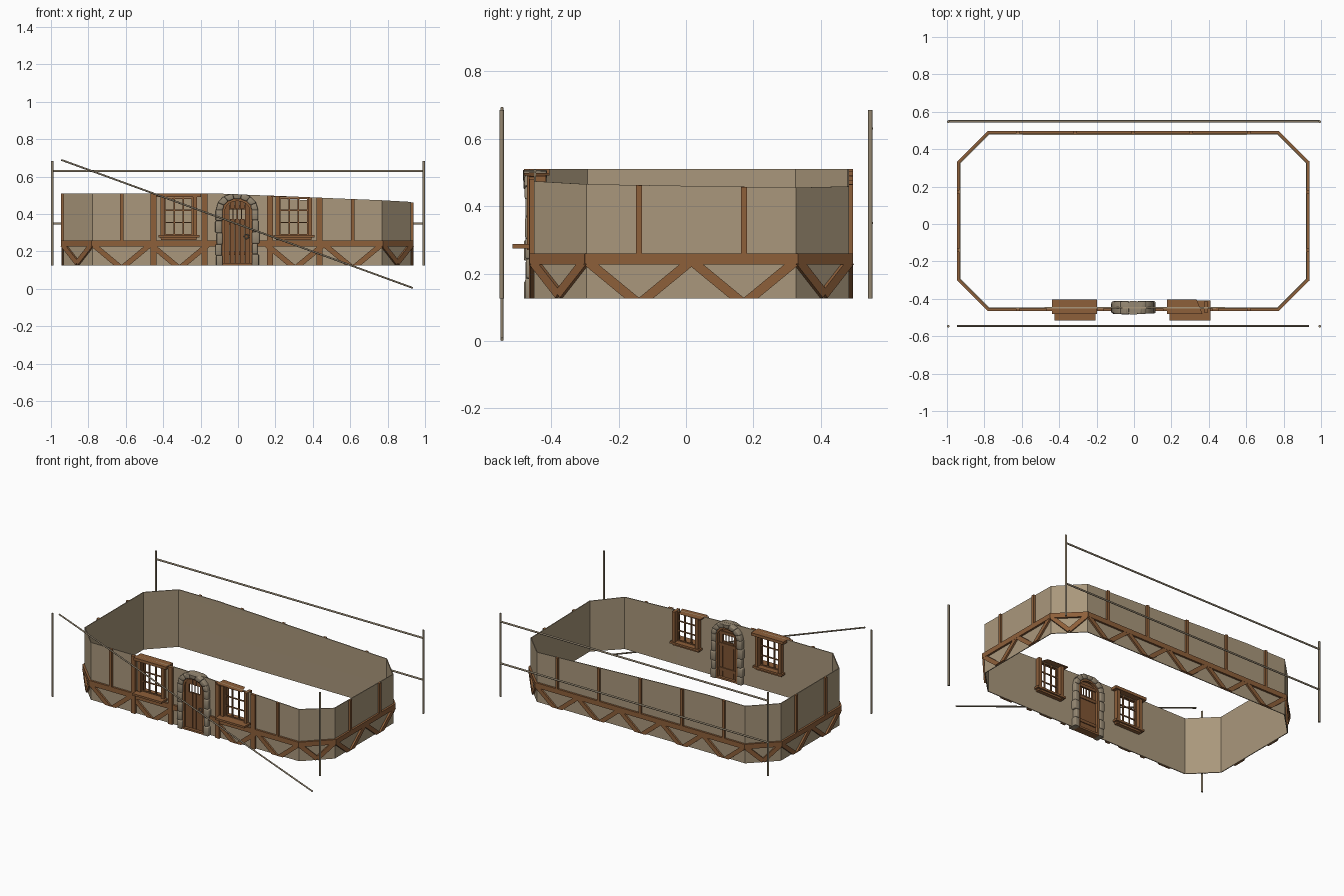
import bpy, bmesh, math, random
from mathutils import Vector, Matrix

if "Cube" in bpy.data.objects:
    bpy.data.objects.remove(bpy.data.objects["Cube"])

random.seed(4)
UP = Vector((0, 0, 1))
BASE = 0.126


def material(name, r, g, b):
    m = bpy.data.materials.new(name)
    m.diffuse_color = (r, g, b, 1)
    m.use_nodes = True
    m.node_tree.nodes["Principled BSDF"].inputs["Base Color"].default_value = m.diffuse_color
    return m


PLASTER = material("tan plaster", 0.40, 0.312, 0.20)
TIMBER = material("brown timber", 0.27, 0.115, 0.042)
DOORWOOD = material("door wood", 0.215, 0.09, 0.033)
STONE = material("grey stone", 0.30, 0.245, 0.17)
POLE = material("weathered pole", 0.30, 0.243, 0.165)
IRON = material("dull iron", 0.16, 0.14, 0.11)


def cut(bm, fill=True):
    # level ceiling, sloping ceiling toward the right, and level floor
    for co, no in (((0, 0, 0.51), (0, 0, 1)),
                   ((0.77, -0.455, 0.474), (0.041, 0.0163, 1)),
                   ((0, 0, BASE), (0, 0, -1))):
        geom = bm.verts[:] + bm.edges[:] + bm.faces[:]
        bmesh.ops.bisect_plane(bm, geom=geom, dist=1e-6, plane_co=co,
                               plane_no=Vector(no).normalized(), clear_outer=True)
        if fill:
            bmesh.ops.holes_fill(bm, edges=[e for e in bm.edges if e.is_boundary], sides=0)


def smooth(ob, degrees):
    bpy.ops.object.select_all(action='DESELECT')
    ob.select_set(True)
    bpy.context.view_layer.objects.active = ob
    bpy.ops.object.shade_smooth_by_angle(angle=math.radians(degrees))


def finish(bm, name, mat):
    me = bpy.data.meshes.new(name)
    bm.to_mesh(me)
    bm.free()
    me.materials.append(mat)
    ob = bpy.data.objects.new(name, me)
    bpy.context.collection.objects.link(ob)
    return ob


def prism(bm, pts, offset):
    # closed solid from a flat outline pushed along an offset
    a = [bm.verts.new(p) for p in pts]
    b = [bm.verts.new(Vector(p) + offset) for p in pts]
    faces = [bm.faces.new(a), bm.faces.new(b[::-1])]
    for i in range(len(a)):
        j = (i + 1) % len(a)
        faces.append(bm.faces.new((a[j], a[i], b[i], b[j])))
    bmesh.ops.recalc_face_normals(bm, faces=faces)


def box(bm, x0, x1, y0, y1, z0, z1):
    prism(bm, [Vector((x0, y0, z0)), Vector((x1, y0, z0)),
               Vector((x1, y0, z1)), Vector((x0, y0, z1))], Vector((0, y1 - y0, 0)))


# Octagonal outline, counter-clockwise from the front left
X0, X1, Y0, Y1, C = -0.933, 0.925, -0.451, 0.483, 0.156
outline = [Vector(p) for p in (
    (X0 + C, Y0, 0), (X1 - C, Y0, 0), (X1, Y0 + C, 0), (X1, Y1 - C, 0),
    (X1 - C, Y1, 0), (X0 + C, Y1, 0), (X0, Y1 - C, 0), (X0, Y0 + C, 0))]
walls = [(outline[i], outline[(i + 1) % 8]) for i in range(8)]
WINDOWS, DOOR = (-0.317, 0.298), -0.004

# Plaster walls with window and door openings
bm = bmesh.new()
zs = (0.12, 0.285, 0.47, 0.489, 0.52)
for i, (p, q) in enumerate(walls):
    d = (q - p).normalized()
    ss = [0, (q - p).length]
    holes = []
    if i == 0:
        holes = [(w - 0.08, w + 0.08, 0.285, 0.489) for w in WINDOWS]
        holes.append((DOOR - 0.075, DOOR + 0.075, 0.12, 0.47))
        ss = sorted(ss + [x - p.x for h in holes for x in h[:2]])
    for s0, s1 in zip(ss, ss[1:]):
        for z0, z1 in zip(zs, zs[1:]):
            x, z = p.x + (s0 + s1) / 2, (z0 + z1) / 2
            if any(h[0] < x < h[1] and h[2] < z < h[3] for h in holes):
                continue
            bm.faces.new([bm.verts.new(p + d * s + UP * h) for s, h in
                          ((s0, z0), (s1, z0), (s1, z1), (s0, z1))])
bmesh.ops.remove_doubles(bm, verts=bm.verts[:], dist=1e-5)
cut(bm, fill=False)
wall = finish(bm, "plaster_walls", PLASTER)
mod = wall.modifiers.new("thickness", "SOLIDIFY")
mod.thickness, mod.offset = 0.006, -1

# Timber framing: girdle band, V braces and upright studs on every wall
bm = bmesh.new()


def beam(edge, s0, z0, s1, z1, width, out=0.013):
    p, q = edge
    d = (q - p).normalized()
    n = Vector((d.y, -d.x, 0))
    a, b = p + d * s0 + UP * z0, p + d * s1 + UP * z1
    side = (b - a).normalized().cross(n) * width / 2
    prism(bm, [v - n * 0.003 for v in (a - side, b - side, b + side, a + side)],
          n * (out + 0.003))


for i, edge in enumerate(walls):
    length = (edge[1] - edge[0]).length
    count = 5 if i in (0, 4) else 2 if i in (2, 6) else 1
    step = length / count
    gap = DOOR - edge[0].x
    if i == 0:
        beam(edge, -0.005, 0.243, gap - 0.09, 0.243, 0.033)
        beam(edge, gap + 0.09, 0.243, length + 0.005, 0.243, 0.033)
    else:
        beam(edge, -0.005, 0.243, length + 0.005, 0.243, 0.033)
    for k in range(count):
        if i == 0 and k == 2:
            continue
        s, m, e = k * step, (k + 0.5) * step, (k + 1) * step
        valley = 0.11 if count > 1 else 0.138
        beam(edge, s, 0.238, m, valley, 0.028, 0.012)
        beam(edge, m, valley, e, 0.238, 0.028, 0.012)
        if count > 1 and not (i == 0 and k in (1, 3)):
            beam(edge, m, 0.25, m, 0.53, 0.018)
for x in (-0.453, -0.178, 0.17, 0.435):          # window side posts
    s = x - walls[0][0].x
    beam(walls[0], s, 0.1, s, 0.53, 0.032, 0.015)
cut(bm)
finish(bm, "timber_frame", TIMBER)

# Windows: jambs, lintel, projecting sill and glazing bars
for side, w in zip(("left", "right"), WINDOWS):
    bm = bmesh.new()
    for s in (-1, 1):
        a, b = sorted((w + s * 0.076, w + s * 0.097))
        box(bm, a, b, -0.472, -0.415, 0.27, 0.495)
    box(bm, w - 0.121, w + 0.118, -0.48, -0.405, 0.491, 0.525)
    box(bm, w - 0.108, w + 0.11, -0.515, -0.41, 0.274, 0.287)
    box(bm, w - 0.095, w + 0.095, -0.466, -0.42, 0.262, 0.274)
    for k in range(4):
        x = w - 0.073 + 0.0487 * k
        box(bm, x - 0.0035, x + 0.0035, -0.455, -0.446, 0.287, 0.491)
        z = 0.29 + 0.065 * k
        box(bm, w - 0.076, w + 0.076, -0.454, -0.447, z - 0.0035, z + 0.0035)
    cut(bm)
    finish(bm, side + "_window", TIMBER)

# Door: planks with arched tops, a barred peephole and battens
A = 0.068


def arch(x, half, rise):
    return 0.42 + rise * math.sqrt(max(0, 1 - (x / half) ** 2))


bm = bmesh.new()
for k in range(5):
    x0 = -A + k * 2 * A / 5 + 0.001
    x1 = x0 + 2 * A / 5 - 0.002
    spans = [(BASE, None)] if k in (0, 4) else [(BASE, 0.375), (0.43, None)]
    for z0, z1 in spans:
        t0, t1 = (z1, z1) if z1 else (arch(x0, A + 0.005, 0.055), arch(x1, A + 0.005, 0.055))
        prism(bm, [Vector((DOOR + x, -0.456, z)) for x, z in
                   ((x0, z0), (x1, z0), (x1, t1), (x0, t0))], Vector((0, 0.014, 0)))
for z in (0.19, 0.355, 0.435):
    box(bm, DOOR - 0.064, DOOR + 0.064, -0.443, -0.436, z - 0.01, z + 0.01)
finish(bm, "door_planks", DOORWOOD)

bm = bmesh.new()
for k in range(3):
    x = DOOR - 0.022 + 0.022 * k
    box(bm, x - 0.003, x + 0.003, -0.453, -0.447, 0.372, 0.433)
finish(bm, "peephole_bars", DOORWOOD)

# Door frame, arch lining and threshold
bm = bmesh.new()
for s in (-1, 1):
    a, b = sorted((DOOR + s * 0.066, DOOR + s * 0.082))
    box(bm, a, b, -0.466, -0.425, BASE, 0.43)
for k in range(8):
    t0, t1 = math.pi * k / 8, math.pi * (k + 1) / 8
    prism(bm, [Vector((DOOR + r * math.cos(t), -0.466, 0.42 + h * math.sin(t)))
               for t, r, h in ((t0, 0.066, 0.05), (t0, 0.082, 0.066),
                               (t1, 0.082, 0.066), (t1, 0.066, 0.05))], Vector((0, 0.04, 0)))
box(bm, DOOR - 0.08, DOOR + 0.08, -0.475, -0.425, BASE, 0.138)
finish(bm, "door_frame", TIMBER)

bpy.ops.mesh.primitive_torus_add(major_radius=0.012, minor_radius=0.003, major_segments=12,
                                 minor_segments=6, location=(0.045, -0.461, 0.28),
                                 rotation=(math.pi / 2, 0, 0))
ring = bpy.context.object
ring.name = "door_ring"
ring.data.materials.append(IRON)

# Rough stone surround: stacked jamb stones and arch stones
bm = bmesh.new()
rnd = random.uniform
for s in (-1, 1):
    z = BASE - 0.005
    for k in range(5):
        top = z + rnd(0.055, 0.066) if k < 4 else 0.425
        a, b = sorted((DOOR + s * rnd(0.077, 0.083), DOOR + s * rnd(0.108, 0.12)))
        box(bm, a, b, rnd(-0.482, -0.475), rnd(-0.42, -0.412), z, top)
        z = top
for k in range(7):
    t0, t1 = math.pi * k / 7, math.pi * (k + 1) / 7
    g = rnd(-0.002, 0.005)
    y0 = rnd(-0.485, -0.475)
    prism(bm, [Vector((DOOR + r * math.cos(t), y0, 0.42 + h * math.sin(t)))
               for t, r, h in ((t0, 0.078, 0.062), (t0, 0.114 + g, 0.094 + g),
                               (t1, 0.114 + g, 0.094 + g), (t1, 0.078, 0.062))],
          Vector((0, -0.413 - y0, 0)))
bmesh.ops.bevel(bm, geom=bm.edges[:], offset=0.006, segments=2, profile=0.5, affect='EDGES')
cut(bm)
smooth(finish(bm, "stone_surround", STONE), 50)


# Corner poles, back rails and the fallen front rail
def rod(name, a, b, r):
    a, b = Vector(a), Vector(b)
    bm = bmesh.new()
    bmesh.ops.create_cone(bm, cap_ends=True, segments=10, radius1=r, radius2=r,
                          depth=(b - a).length)
    rot = UP.rotation_difference((b - a).normalized()).to_matrix().to_4x4()
    bm.transform(Matrix.Translation((a + b) / 2) @ rot)
    smooth(finish(bm, name, POLE), 50)


for x, sx in ((-0.993, "left"), (0.993, "right")):
    for y, sy in ((-0.547, "front"), (0.547, "back")):
        rod(f"{sy}_{sx}_pole", (x, y, BASE), (x, y, 0.685), 0.0068)
rod("back_upper_rail", (-0.993, 0.549, 0.63), (0.993, 0.549, 0.63), 0.006)
rod("back_lower_rail", (-0.993, 0.549, 0.35), (0.993, 0.549, 0.35), 0.006)
rod("fallen_front_rail", (-0.945, -0.546, 0.69), (0.935, -0.546, 0.005), 0.005)
